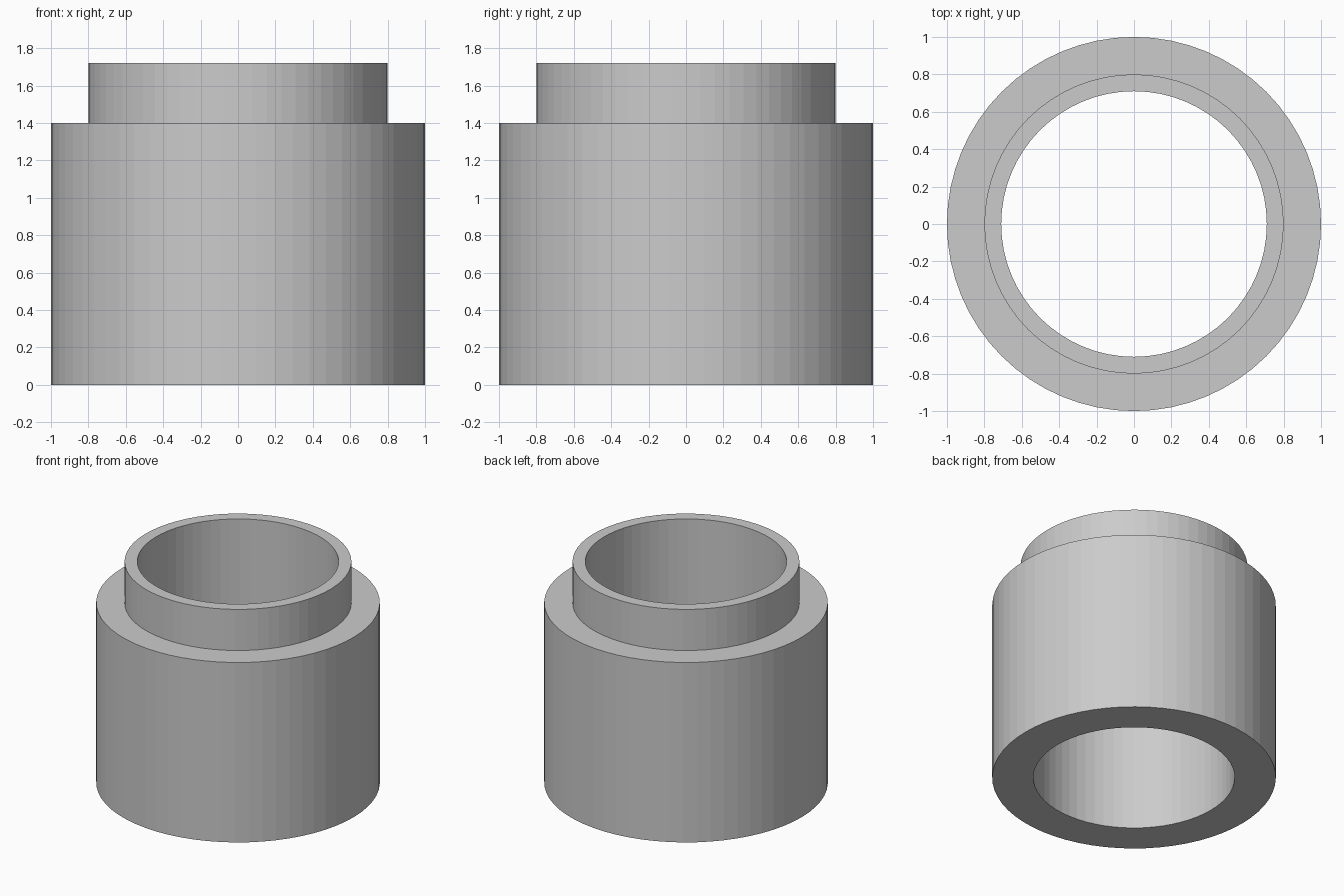
import bpy, bmesh
from math import tau

cube = bpy.data.objects.get("Cube")
if cube:
    bpy.data.objects.remove(cube, do_unlink=True)

grey = bpy.data.materials.new("plain grey")
grey.use_nodes = True
colour = (0.6, 0.6, 0.6, 1)
grey.diffuse_color = colour
grey.node_tree.nodes["Principled BSDF"].inputs["Base Color"].default_value = colour

SEGMENTS = 64
BORE, NECK, BODY = 0.71, 0.80, 1.0
SHOULDER, TOP = 1.40, 1.72


def lathe(name, profile):
    """Spin a closed (radius, height) profile around the z axis."""
    bm = bmesh.new()
    verts = [bm.verts.new((r, 0, z)) for r, z in profile]
    edges = [bm.edges.new((a, b)) for a, b in zip(verts, verts[1:] + verts[:1])]
    bmesh.ops.spin(bm, geom=verts + edges, cent=(0, 0, 0), axis=(0, 0, 1),
                   angle=tau, steps=SEGMENTS, use_merge=True)
    bmesh.ops.remove_doubles(bm, verts=bm.verts, dist=0.0001)
    bmesh.ops.recalc_face_normals(bm, faces=bm.faces)
    mesh = bpy.data.meshes.new(name)
    bm.to_mesh(mesh)
    bm.free()
    mesh.materials.append(grey)
    obj = bpy.data.objects.new(name, mesh)
    bpy.context.collection.objects.link(obj)
    return obj


# Thick sleeve with a straight bore and a stepped neck
lathe("stepped_sleeve", [(BORE, 0), (BODY, 0), (BODY, SHOULDER),
                         (NECK, SHOULDER), (NECK, TOP), (BORE, TOP)])
